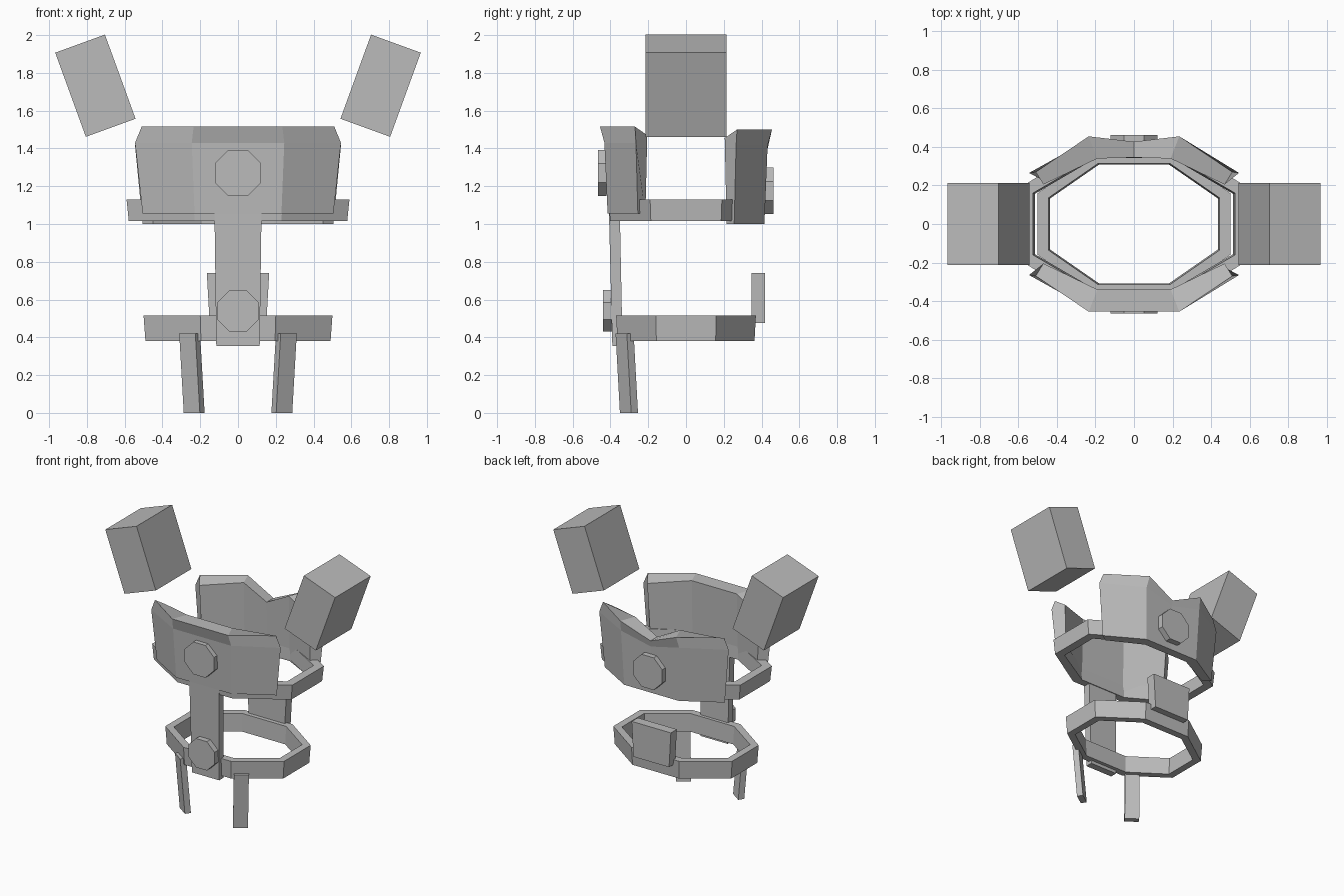
import bpy, bmesh, math
from mathutils import Vector

if "Cube" in bpy.data.objects:
    bpy.data.objects.remove(bpy.data.objects["Cube"])

grey = bpy.data.materials.new("plain grey")
grey.diffuse_color = (0.5, 0.5, 0.5, 1)
grey.use_nodes = True
grey.node_tree.nodes["Principled BSDF"].inputs["Base Color"].default_value = grey.diffuse_color


def loft(name, loops, closed=False):
    """Skin equal-length loops; cap the ends, or join last to first."""
    bm = bmesh.new()
    rows = [[bm.verts.new(p) for p in loop] for loop in loops]
    n = len(rows[0])
    pairs = list(zip(rows, rows[1:])) + ([(rows[-1], rows[0])] if closed else [])
    for a, b in pairs:
        for i in range(n):
            j = (i + 1) % n
            bm.faces.new((a[i], a[j], b[j], b[i]))
    if not closed:
        bm.faces.new(rows[0])
        bm.faces.new(rows[-1])
    bmesh.ops.recalc_face_normals(bm, faces=bm.faces)
    mesh = bpy.data.meshes.new(name)
    bm.to_mesh(mesh)
    bm.free()
    mesh.materials.append(grey)
    obj = bpy.data.objects.new(name, mesh)
    bpy.context.collection.objects.link(obj)
    return obj


def rect(cx, cy, hx, hy, z, angle=0):
    """Horizontal rectangle turned about z."""
    c, s = math.cos(angle), math.sin(angle)
    return [(cx + u * hx * c - v * hy * s, cy + u * hx * s + v * hy * c, z)
            for u, v in ((-1, -1), (1, -1), (1, 1), (-1, 1))]


def octagon(x1, y1, x2, y2):
    """Stretched octagon from its side corner and its front corner."""
    q = [(x1, y1), (x2, y2)]
    half = q + [(-x, y) for x, y in reversed(q)]
    return half + [(-x, -y) for x, y in half]


def band(name, outer, inner, z0, z1, taper):
    loops = []
    for (ox, oy), (ix, iy) in zip(octagon(*outer), octagon(*inner)):
        loops.append([(ox * taper, oy * taper, z0), (ox, oy, z1),
                      (ix, iy, z1), (ix * taper, iy * taper, z0)])
    return loft(name, loops, closed=True)


def disc(name, z, r, y0, y1):
    angles = [math.radians(22.5 + 45 * i) for i in range(8)]
    return loft(name, [[(r * math.cos(a), y, z + r * math.sin(a)) for a in angles]
                       for y in (y0, y1)])


# Waist and upper bands
band("waist_band", (0.50, 0.16, 0.20, 0.37), (0.445, 0.135, 0.185, 0.315), 0.38, 0.515, 0.98)
band("chest_band", (0.59, 0.19, 0.235, 0.41), (0.525, 0.16, 0.20, 0.35), 1.015, 1.13, 0.98)

# Chest and back plates: cross-sections of (x, y, z), outer bottom round to inner bottom


def plate(name, side, z0, z1, middle=None):
    end = [(0.505, 0.255, z0), (0.545, 0.265, z1 - 0.085), (0.51, 0.27, z1),
           (0.47, 0.205, z1 - 0.045), (0.45, 0.215, z0)]
    corner = [(0.23, 0.415, z0), (0.245, 0.432, z1 - 0.085), (0.235, 0.455, z1),
              (0.19, 0.34, z1), (0.19, 0.35, z0)]
    half = [end, corner]
    mirrored = [[(-x, y, z) for x, y, z in s] for s in reversed(half)]
    stations = half + ([middle] if middle else []) + mirrored
    return loft(name, [[(x, y * side, z) for x, y, z in s] for s in stations])


plate("chest_plate", -1, 1.055, 1.515)
notch = [(0, 0.415, 1.0), (0, 0.422, 1.355), (0, 0.427, 1.40), (0, 0.345, 1.40), (0, 0.35, 1.0)]
plate("back_plate", 1, 1.0, 1.50, notch)

# Front strap and back pouch
loft("front_strap", [rect(0, -0.363, 0.115, 0.027, 0.355), rect(0, -0.38, 0.125, 0.029, 1.10)])
loft("back_pouch", [rect(0, 0.382, 0.15, 0.036, 0.475), rect(0, 0.382, 0.165, 0.036, 0.74)])

# Round fittings
disc("chest_disc", 1.27, 0.133, -0.465, -0.42)
disc("back_disc", 1.175, 0.133, 0.462, 0.41)
disc("buckle_disc", 0.54, 0.119, -0.44, -0.38)

# Hanging thigh straps and tilted shoulder blocks
for side, label in ((-1, "left"), (1, "right")):
    turn = side * math.radians(35)
    loft(label + "_thigh_strap", [rect(side * 0.232, -0.302, 0.052, 0.022, 0, turn),
                                  rect(side * 0.256, -0.325, 0.052, 0.022, 0.42, turn)])
    tilt = math.radians(20)
    across = Vector((side * math.cos(tilt), 0, -math.sin(tilt))) * 0.14
    along = Vector((side * math.sin(tilt), 0, math.cos(tilt))) * 0.237
    mid = Vector((side * 0.755, 0, 1.732))
    loft(label + "_shoulder_block",
         [[mid + across * u + along * v + Vector((0, y, 0))
           for u, v in ((-1, -1), (1, -1), (1, 1), (-1, 1))] for y in (-0.214, 0.214)])
